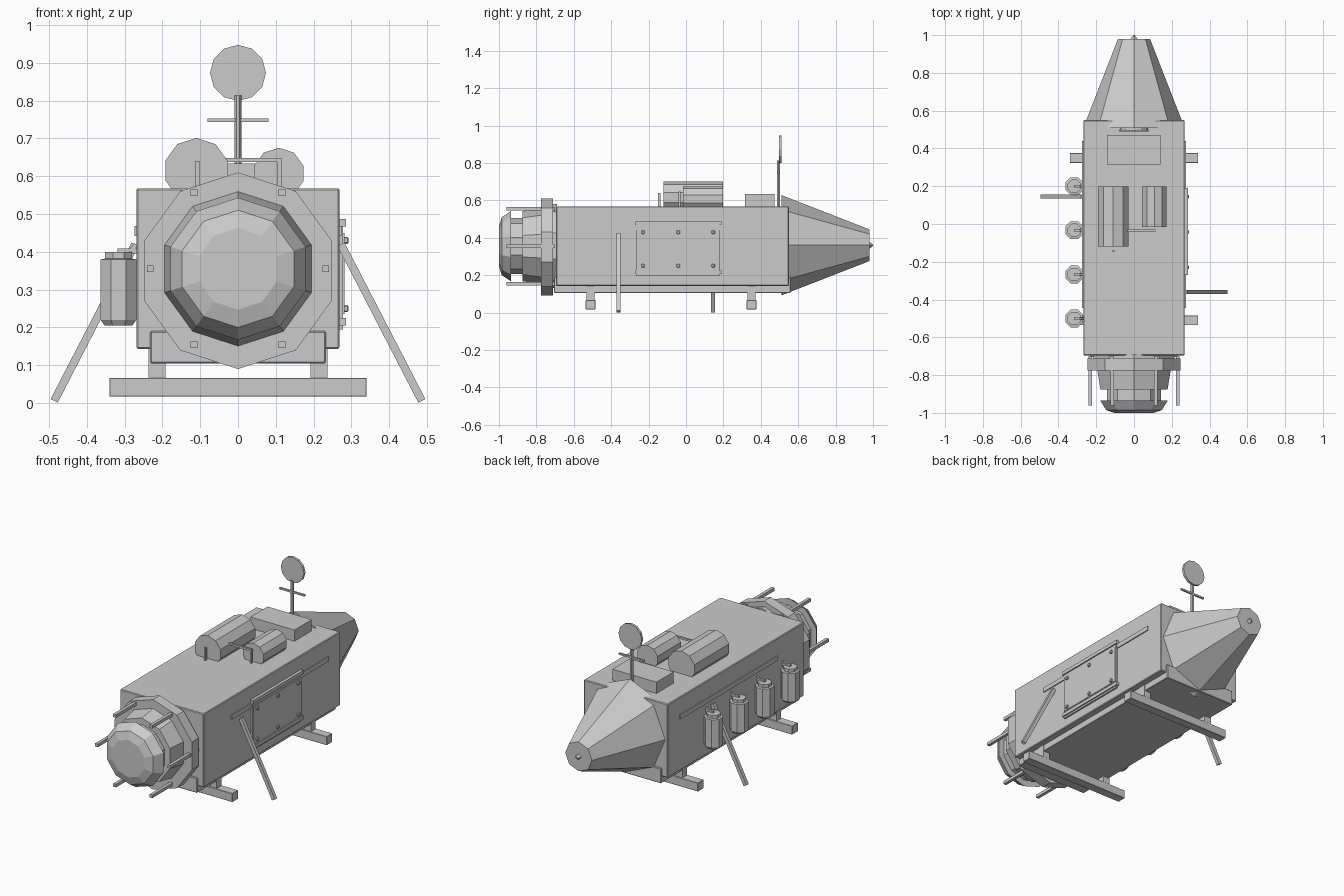
import bpy, math
from mathutils import Vector

grey = bpy.data.materials.new("plain_grey")
grey.diffuse_color = (0.6, 0.6, 0.6, 1)
ZC = 0.355  # height of the hull axis


def add_mesh(name, verts, faces):
    me = bpy.data.meshes.new(name)
    me.from_pydata(verts, [], faces)
    me.materials.append(grey)
    ob = bpy.data.objects.new(name, me)
    bpy.context.collection.objects.link(ob)
    return ob


def box(name, x0, x1, y0, y1, z0, z1, bevel=0):
    v = [(x, y, z) for x in (x0, x1) for y in (y0, y1) for z in (z0, z1)]
    f = [(0, 1, 3, 2), (4, 6, 7, 5), (0, 4, 5, 1), (2, 3, 7, 6), (0, 2, 6, 4), (1, 5, 7, 3)]
    ob = add_mesh(name, v, f)
    if bevel:
        m = ob.modifiers.new("edge", 'BEVEL')
        m.width, m.segments = bevel, 1
    return ob


def lathe(name, profile, sides, centre, axis='Y', turn=0.0):
    """Capped n-sided revolve of (distance along axis, radius) pairs."""
    cx, cy, cz = centre
    v, f = [], []
    for d, r in profile:
        for i in range(sides):
            a = turn + 2 * math.pi * i / sides
            s, c = r * math.sin(a), r * math.cos(a)
            v.append((cx + s, cy + d, cz + c) if axis == 'Y' else (cx + c, cy + s, cz + d))
    for k in range(len(profile) - 1):
        for i in range(sides):
            j = (i + 1) % sides
            f.append((k * sides + i, k * sides + j, (k + 1) * sides + j, (k + 1) * sides + i))
    n = (len(profile) - 1) * sides
    f += [tuple(range(sides))[::-1], tuple(range(n, n + sides))]
    return add_mesh(name, v, f)


def beam(name, a, b, w):
    """Square bar between two points."""
    a, b = Vector(a), Vector(b)
    d = (b - a).normalized()
    u = Vector((0, 1, 0)) if abs(d.y) < 0.9 else Vector((1, 0, 0))
    s = d.cross(u).normalized()
    u = s.cross(d).normalized()
    v = [p + (s * i + u * j) * w / 2 for p in (a, b) for i, j in ((-1, -1), (1, -1), (1, 1), (-1, 1))]
    f = [(3, 2, 1, 0), (4, 5, 6, 7)] + [(i, (i + 1) % 4, 4 + (i + 1) % 4, 4 + i) for i in range(4)]
    return add_mesh(name, v, f)


# hull and keel
box("hull", -0.268, 0.268, -0.695, 0.55, 0.143, 0.568, 0.004)
box("keel", -0.232, 0.232, -0.705, 0.56, 0.105, 0.19, 0.003)

# tapered tail with tip
lathe("tail_cone", [(0.51, 0.268), (0.98, 0.085)], 8, (0, 0, 0.36))
lathe("tail_tip", [(0.978, 0.02), (1.0, 0.004)], 4, (0, 0, 0.36))

# docking nose, flange and guide rods
lathe("flange_collar", [(-0.72, 0.225), (-0.69, 0.225)], 10, (0, 0, ZC))
lathe("flange", [(-0.775, 0.26), (-0.712, 0.26)], 10, (0, 0, 0.35))
lathe("nose", [(-1.0, 0.108), (-0.985, 0.155), (-0.935, 0.188), (-0.935, 0.15),
               (-0.875, 0.15), (-0.875, 0.187), (-0.77, 0.205)], 10, (0, 0, ZC))
for i in range(6):
    a = i * math.pi / 3
    x, z = 0.232 * math.cos(a), ZC + 0.232 * math.sin(a)
    box("guide_rod", x - 0.009, x + 0.009, -0.96, -0.70, z - 0.009, z + 0.009)

# skids with posts
for y in (-0.51, 0.35):
    box("skid", -0.34, 0.34, y - 0.026, y + 0.026, 0.017, 0.067, 0.002)
    for s in (-1, 1):
        box("skid_post", s * 0.214 - 0.022, s * 0.214 + 0.022, y - 0.021, y + 0.021, 0.06, 0.145)

# side struts and long handrails
for s, y in ((1, -0.36), (-1, 0.145)):
    beam("side_strut", (s * 0.272, y, 0.42), (s * 0.486, y, 0.006), 0.021)
    xs = sorted((s * 0.265, s * 0.274))
    box("side_rail", *xs, -0.445, 0.44, 0.442, 0.468)

# side hatch with rails and bolts
box("hatch", 0.26, 0.278, -0.265, 0.18, 0.195, 0.48)
for z in (0.215, 0.477):
    box("hatch_rail", 0.265, 0.285, -0.27, 0.19, z - 0.01, z + 0.01)
box("hatch_plate", 0.274, 0.282, -0.26, 0.175, 0.235, 0.45)
for y in (-0.23, -0.042, 0.145):
    for z in (0.25, 0.43):
        box("hatch_bolt", 0.275, 0.292, y - 0.009, y + 0.009, z - 0.009, z + 0.009, 0.003)

# gas canisters with valves on the left
for y in (-0.5, -0.267, -0.033, 0.2):
    lathe("canister", [(0.205, 0.04), (0.22, 0.051), (0.38, 0.051), (0.382, 0.038), (0.4, 0.038)],
          8, (-0.316, y, 0), 'Z', math.pi / 8)
    beam("canister_pipe", (-0.318, y, 0.402), (-0.262, y, 0.402), 0.014)
    beam("canister_valve", (-0.285, y, 0.398), (-0.27, y, 0.42), 0.012)

# roof tanks
lathe("large_tank", [(-0.12, 0.086), (0.198, 0.086)], 10, (-0.11, 0, 0.615))
lathe("small_tank", [(-0.015, 0.068), (0.198, 0.068)], 10, (0.108, 0, 0.607))

# roof pipes
beam("roof_post", (-0.108, -0.143, 0.56), (-0.108, -0.143, 0.64), 0.012)
beam("tank_pipe", (-0.06, -0.035, 0.643), (0.115, -0.035, 0.643), 0.011)
beam("tank_pipe_drop", (0.109, -0.035, 0.643), (0.109, -0.035, 0.56), 0.011)

# roof box
box("roof_box", -0.142, 0.14, 0.315, 0.472, 0.56, 0.633)

# antenna with dish
lathe("antenna_mast", [(0.56, 0.009), (0.813, 0.009)], 6, (0, 0.495, 0), 'Z')
beam("antenna_crossbar", (-0.08, 0.495, 0.748), (0.08, 0.495, 0.748), 0.01)
lathe("antenna_dish", [(0.496, 0.074), (0.51, 0.074)], 12, (0, 0, 0.873))
